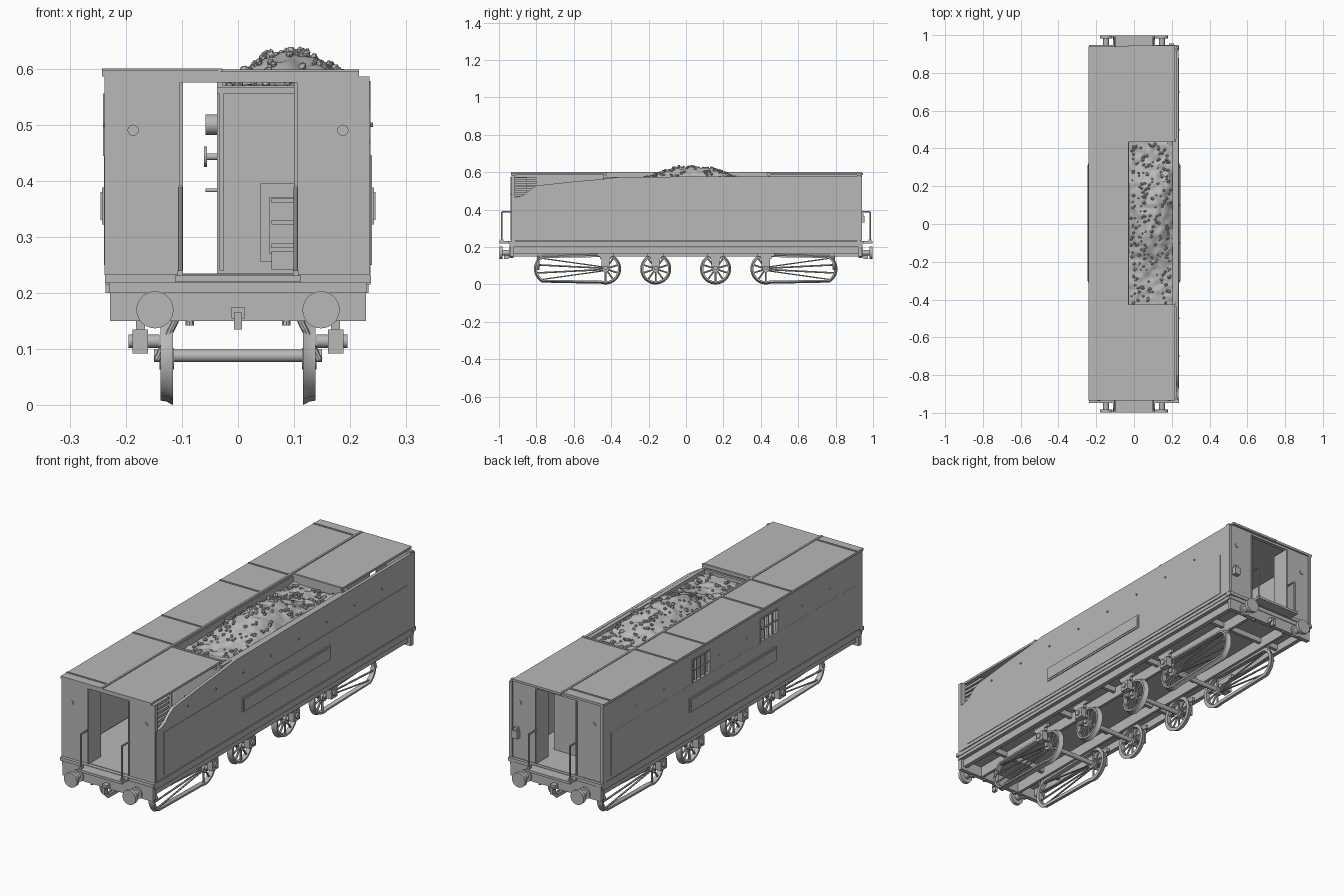
import bpy, bmesh, math, random
from mathutils import Matrix, Vector, noise

if "Cube" in bpy.data.objects:
    bpy.data.objects.remove(bpy.data.objects["Cube"])

random.seed(4)
grey = bpy.data.materials.new("plain_grey")
grey.diffuse_color = (0.48, 0.48, 0.48, 1)
grey.use_nodes = True
grey.node_tree.nodes["Principled BSDF"].inputs["Base Color"].default_value = grey.diffuse_color


def finish(name, bm, smooth=False):
    bmesh.ops.recalc_face_normals(bm, faces=bm.faces)
    me = bpy.data.meshes.new(name)
    bm.to_mesh(me)
    bm.free()
    me.materials.append(grey)
    for p in me.polygons:
        p.use_smooth = smooth
    if smooth:
        me.set_sharp_from_angle(angle=math.radians(35))
    ob = bpy.data.objects.new(name, me)
    bpy.context.collection.objects.link(ob)
    return ob


def add_box(bm, x0, x1, y0, y1, z0, z1):
    m = Matrix.Translation(((x0 + x1) / 2, (y0 + y1) / 2, (z0 + z1) / 2))
    bmesh.ops.create_cube(bm, size=1, matrix=m @ Matrix.Diagonal((x1 - x0, y1 - y0, z1 - z0, 1)))


def boxes(name, *dims):
    bm = bmesh.new()
    for d in dims:
        add_box(bm, *d)
    return finish(name, bm)


def add_rod(bm, a, b, r, seg=16):
    a, b = Vector(a), Vector(b)
    d = b - a
    m = Matrix.Translation((a + b) / 2) @ d.to_track_quat('Z', 'Y').to_matrix().to_4x4()
    bmesh.ops.create_cone(bm, cap_ends=True, segments=seg, radius1=r, radius2=r, depth=d.length, matrix=m)


def rods(name, *specs):
    bm = bmesh.new()
    for s in specs:
        add_rod(bm, *s)
    return finish(name, bm, True)


def slab(name, pts, x0, x1):
    """Extrude a (y, z) outline between two x positions."""
    bm = bmesh.new()
    f = bm.faces.new([bm.verts.new((x0, y, z)) for y, z in pts])
    r = bmesh.ops.extrude_face_region(bm, geom=[f])
    bmesh.ops.translate(bm, verts=[v for v in r['geom'] if isinstance(v, bmesh.types.BMVert)], vec=(x1 - x0, 0, 0))
    return finish(name, bm)


# floor, running boards and underframe
boxes("floor", (-.225, .225, -.93, .935, .2, .235))
for s in (-1, 1):
    a, b = sorted((s * .205, s * .236))
    boxes("running_board", (a, b, -.94, .945, .215, .231), (a, b - .003 * (s > 0), -.93, .935, .2, .215))
    a, b = sorted((s * .195, s * .215))
    boxes("solebar", (a, b, -.92, .925, .165, .2))
    a, b = sorted((s * .1, s * .113))
    boxes("inner_frame", (a, b, -.92, .925, .15, .2))
boxes("cross_members", *[(-.2, .2, y - .008, y + .008, .175, .2) for y in (-.75, -.3, 0, .3, .75)])

# side walls: one with a sloped front corner, one with two window openings
slab("right_wall", [(-.925, .235), (.94, .235), (.94, .578), (-.35, .575), (-.45, .563), (-.6, .55),
                    (-.8, .528), (-.83, .51), (-.86, .483), (-.89, .47), (-.925, .466)], .222, .236)
wins = [(-.32, -.2), (.17, .29)]
ys = [-.925, -.32, -.2, .17, .29, .94]
boxes("left_wall", (-.238, -.226, -.925, .94, .235, .45), (-.238, -.226, -.925, .94, .55, .586),
      *[(-.238, -.226, ys[i], ys[i + 1], .45, .55) for i in (0, 2, 4)])
for y0, y1 in wins:
    bars = [(-.236, -.228, y0 + (y1 - y0) * k / 4 - .003, y0 + (y1 - y0) * k / 4 + .003, .45, .55) for k in (1, 2, 3)]
    boxes("window_bars", *bars, (-.236, -.228, y0, y1, .497, .503),
          (-.241, -.236, y0 - .006, y1 + .006, .444, .45), (-.241, -.236, y0 - .006, y1 + .006, .55, .556),
          (-.241, -.236, y0 - .006, y0, .45, .55), (-.241, -.236, y1, y1 + .006, .45, .55))

# thin side panels, name boards and rivets
for s in (-1, 1):
    def span(a, b):
        return tuple(sorted((s * a, s * b)))
    boxes("side_panel", span(.235, .2385) + (-.87, .88, .25, .445))
    boxes("board", span(.238, .2425) + (-.31, .32, .322, .388))
    boxes("board_face", span(.242, .245) + (-.302, .312, .33, .38))
    rods("rivets", *[((s * .234, y, z), (s * .2405, y, z), .004, 8)
                     for z in (.5,) for y in [-.7 + .2 * i for i in range(8)] if s > 0 or abs(abs(y + .01) - .24) > .1])

# end walls with doorways, footplates, rails, buffers, coupling
for s in (-1, 1):
    def yb(a, b):
        return tuple(sorted((s * a, s * b)))
    boxes("end_wall", (-.238, -.102, *yb(.915, .933), .232, .586), (.104, .234, *yb(.915, .933), .232, .586),
          (-.102, .104, *yb(.915, .933), .575, .586))
    boxes("door_jambs", (-.104, -.098, *yb(.85, .938), .235, .575), (.1, .106, *yb(.85, .938), .235, .575))
    boxes("end_sill", (-.237, .237, *yb(.92, .948), .218, .233), (-.23, .23, *yb(.92, .943), .2, .218))
    boxes("buffer_beam", (-.228, .228, *yb(.92, .94), .15, .2))
    boxes("footplate", (-.112, .112, *yb(.93, .998), .22, .231))
    for x in (-.103, .103):
        rods("gangway_rail", ((x, s * .985, .225), (x, s * .985, .388), .004, 8),
             ((x, s * .985, .388), (x, s * .925, .388), .004, 8))
        boxes("rail_foot", (x - .005, x + .005, *yb(.975, .993), .229, .24))
    for x in (-.187, .187):
        rods("round_fitting", ((x, s * .93, .49), (x, s * .937, .49), .01))
    for x in (-.148, .148):
        rods("buffer", ((x, s * .93, .17), (x, s * .946, .17), .027), ((x, s * .94, .17), (x, s * .99, .17), .015),
             ((x, s * .982, .17), (x, s * .998, .17), .033, 32))
    boxes("coupling_hook", (-.012, .012, *yb(.93, .965), .155, .175), (-.007, .007, *yb(.95, .972), .135, .165))
    for x in (-.086, .086):
        rods("hose_stub", ((x, s * .93, .165), (x, s * .93, .142), .008, 10))
boxes("tail_lamp", (.185, .213, .93, .955, .33, .365), (.191, .207, .93, .948, .365, .378))

# roof panels with raised seams
boxes("left_roof", (-.242, -.03, -.935, .94, .586, .597))
boxes("roof_seams", *[(-.242, -.033, y - .004, y + .004, .596, .6) for y in (-.89, -.415, -.207, .213, .42, .89)],
      (-.037, -.028, -.935, .94, .596, .6))
for y0, y1 in ((-.935, -.43), (.44, .945)):
    boxes("right_roof", (-.03, .216, y0, y1, .585, .595))
    e = y0 if y0 > 0 else y1
    boxes("roof_lip", (-.03, .216, e - .005, e + .005, .583, .598))

# coal space walls and bulkheads
boxes("corridor_wall", (-.037, -.027, -.44, .45, .235, .588))
boxes("bunker_ends", (-.037, .222, -.44, -.428, .235, .57), (-.037, .222, .438, .45, .235, .585))
boxes("bunker_side", (.205, .222, -.43, .44, .235, .575))
boxes("shovel_hatch", (.04, .17, -.446, -.44, .255, .395), (.055, .155, -.452, -.446, .27, .37),
      *[(.06, .15, -.462, -.452, z, z + .008) for z in (.28, .322, .36)], (.06, .15, -.49, -.44, .242, .275))
boxes("bulkhead_trim", (-.037, .2, -.446, -.44, .556, .566), (-.033, -.025, -.446, -.44, .24, .556))
boxes("front_slats", *[(.195, .212, -.915, -.8, z, z + .012) for z in (.46, .48, .5, .52, .54, .56)])

# corridor valves and handles
rods("valve_wheels", ((-.037, -.4, .5), (-.058, -.4, .5), .018), ((-.037, -.4, .443), (-.058, -.4, .443), .006),
     ((-.055, -.4, .443), (-.061, -.4, .443), .018), ((-.037, -.4, .383), (-.058, -.4, .383), .003))

# rear cabinet with round cap
boxes("cabinet", (0, .12, .62, .78, .235, .53))
rods("cabinet_cap", ((.06, .7, .53), (.06, .7, .545), .045, 24))

# coal heap with loose lumps
def coal_z(x, y):
    hump = math.exp(-abs((y - .03) / .21) ** 3.2) * max(0, 1 - ((x - .092) / .12) ** 2)
    return .557 + .07 * hump + .012 * noise.noise((x * 30, y * 30, 1))

bm = bmesh.new()
nx, ny = 22, 76
grid = [[bm.verts.new((x, y, coal_z(x, y))) for x in [-.027 + .233 * i / nx for i in range(nx + 1)]]
        for y in [-.43 + .87 * j / ny for j in range(ny + 1)]]
for j in range(ny):
    for i in range(nx):
        bm.faces.new((grid[j][i], grid[j][i + 1], grid[j + 1][i + 1], grid[j + 1][i]))
finish("coal_heap", bm, True)
bm = bmesh.new()
for _ in range(230):
    x, y = random.uniform(-.015, .195), random.uniform(-.42, .43)
    r = random.uniform(.005, .011)
    m = Matrix.Translation((x, y, coal_z(x, y) + .002)) @ Matrix.Rotation(random.uniform(0, 6), 4, (1, .5, .3))
    bmesh.ops.create_icosphere(bm, subdivisions=1, radius=r, matrix=m @ Matrix.Diagonal((1, random.uniform(.6, 1.2), .8, 1)))
finish("coal_lumps", bm)


# spoked wheels; the outermost ones are drawn out into long hoops
def wheel(x, y, stretch):
    bm = bmesh.new()
    s = 1 if x > 0 else -1
    n, c = 32, .083
    prof = [(.066, -.011), (.083, -.011), (.077, .0), (.075, .011), (.066, .011)]
    rings = [[bm.verts.new((x + s * dx, r * math.cos(a), c + r * math.sin(a))) for r, dx in prof]
             for a in [2 * math.pi * (k + .5) / n for k in range(n)]]
    for k in range(n):
        for i in range(5):
            bm.faces.new((rings[k][i], rings[k][(i + 1) % 5], rings[(k + 1) % n][(i + 1) % 5], rings[(k + 1) % n][i]))
    for k in range(10):
        a = 2 * math.pi * (k + .5) / 10
        u = Vector((0, math.cos(a), math.sin(a)))
        o = Vector((x, 0, c))
        add_rod(bm, o + u * .012, o + u * .07, .0045, 6)
    add_rod(bm, (x - .013, 0, c), (x + .013, 0, c), .019)
    for v in bm.verts:
        if stretch and v.co.y * stretch > .025 and math.hypot(v.co.y, v.co.z - c) > .05:
            v.co.y += stretch * .3
        v.co.y += y
    finish("hoop_wheel" if stretch else "wheel", bm, True)


for y, st in ((-.43, -1), (-.162, 0), (.158, 0), (.427, 1)):
    rods("axle", ((-.15, y, .088), (.15, y, .088), .011))
    for s in (-1, 1):
        wheel(s * .127, y, st)
        a, b = sorted((s * .16, s * .188))
        boxes("axle_box", (a, b, y - .022, y + .022, .092, .135), (a + .006, b - .006, y - .03, y + .03, .135, .15),
              (a + .008, b - .008, y - .045, y + .045, .15, .168))
        rods("axle_cap", ((s * .14, y, .114), (s * .195, y, .114), .012))
for e in (-1, 1):
    for s in (-1, 1):
        rods("leaning_strut", ((s * .107, e * .79, .16), (s * .145, e * .79, .08), .006, 8))
